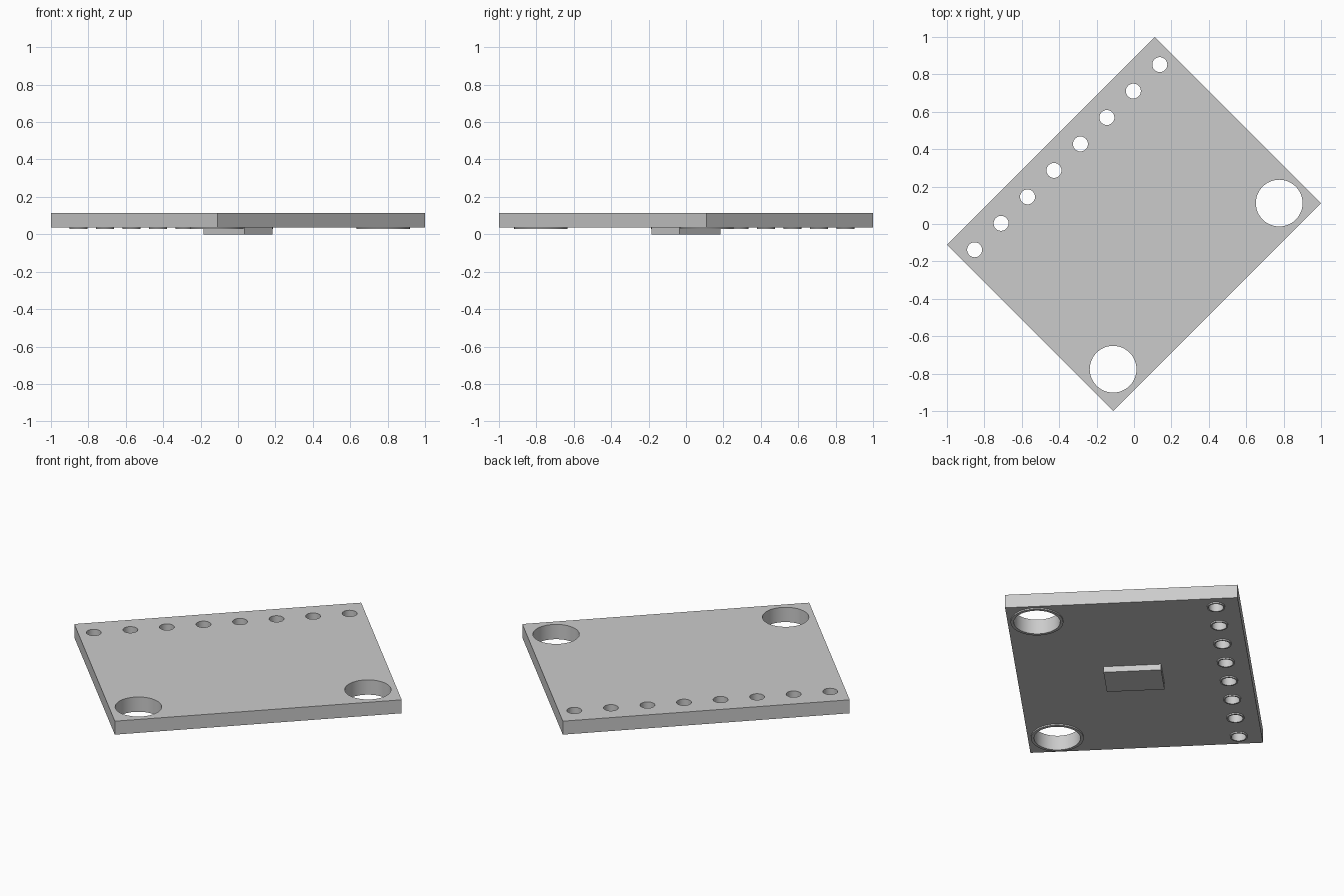
import bpy
from math import cos, sin, pi, radians

cube = bpy.data.objects.get("Cube")
if cube:
    bpy.data.objects.remove(cube, do_unlink=True)

grey = bpy.data.materials.new("plain_grey")
grey.use_nodes = True
COLOUR = (0.6, 0.6, 0.6, 1)
grey.diffuse_color = COLOUR
grey.node_tree.nodes["Principled BSDF"].inputs["Base Color"].default_value = COLOUR

TURN = radians(45)          # the whole board sits diagonally
BOTTOM, TOP = 0.035, 0.115  # board faces
PAD_BOTTOM = 0.027


def rectangle(hx, hy):
    return [(-hx, -hy), (hx, -hy), (hx, hy), (-hx, hy)]


def circle(x, y, r, n=48):
    return [(x + r * cos(2 * pi * i / n), y + r * sin(2 * pi * i / n)) for i in range(n)]


def slab(name, outlines, z0, z1):
    """Extruded flat shape; inner outlines become holes."""
    curve = bpy.data.curves.new(name, "CURVE")
    curve.dimensions = "2D"
    curve.fill_mode = "BOTH"
    curve.extrude = (z1 - z0) / 2
    for points in outlines:
        spline = curve.splines.new("POLY")
        spline.points.add(len(points) - 1)
        for p, (x, y) in zip(spline.points, points):
            p.co = (x, y, 0, 1)
        spline.use_cyclic_u = True
    obj = bpy.data.objects.new(name, curve)
    bpy.context.collection.objects.link(obj)
    obj.location.z = (z0 + z1) / 2
    obj.rotation_euler.z = TURN
    bpy.ops.object.select_all(action="DESELECT")
    obj.select_set(True)
    bpy.context.view_layer.objects.active = obj
    bpy.ops.object.convert(target="MESH")
    obj = bpy.context.object
    obj.data.materials.clear()
    obj.data.materials.append(grey)
    bpy.ops.object.mode_set(mode="EDIT")
    bpy.ops.mesh.select_all(action="SELECT")
    bpy.ops.mesh.remove_doubles(threshold=0.0001)
    bpy.ops.mesh.normals_make_consistent(inside=False)
    bpy.ops.object.mode_set(mode="OBJECT")
    bpy.ops.object.shade_smooth_by_angle(angle=radians(30))
    return obj


# Hole positions: x, y, hole radius, pad radius
pin_holes = [(-0.7 + 0.2 * i, 0.505, 0.04, 0.048) for i in range(8)]
mount_holes = [(side * 0.628, -0.47, 0.125, 0.142) for side in (-1, 1)]
holes = pin_holes + mount_holes

# Board with all holes through it
slab("board", [rectangle(0.785, 0.629)] + [circle(x, y, r) for x, y, r, _ in holes], BOTTOM, TOP)

# Thin ring pads under each hole
for kind, group in (("pin_pad", pin_holes), ("mount_pad", mount_holes)):
    for i, (x, y, r, outer) in enumerate(group, 1):
        slab(f"{kind}_{i}", [circle(x, y, outer), circle(x, y, r)], PAD_BOTTOM, BOTTOM)

# Chip on the underside
slab("chip", [rectangle(0.106, 0.156)], 0, BOTTOM)
